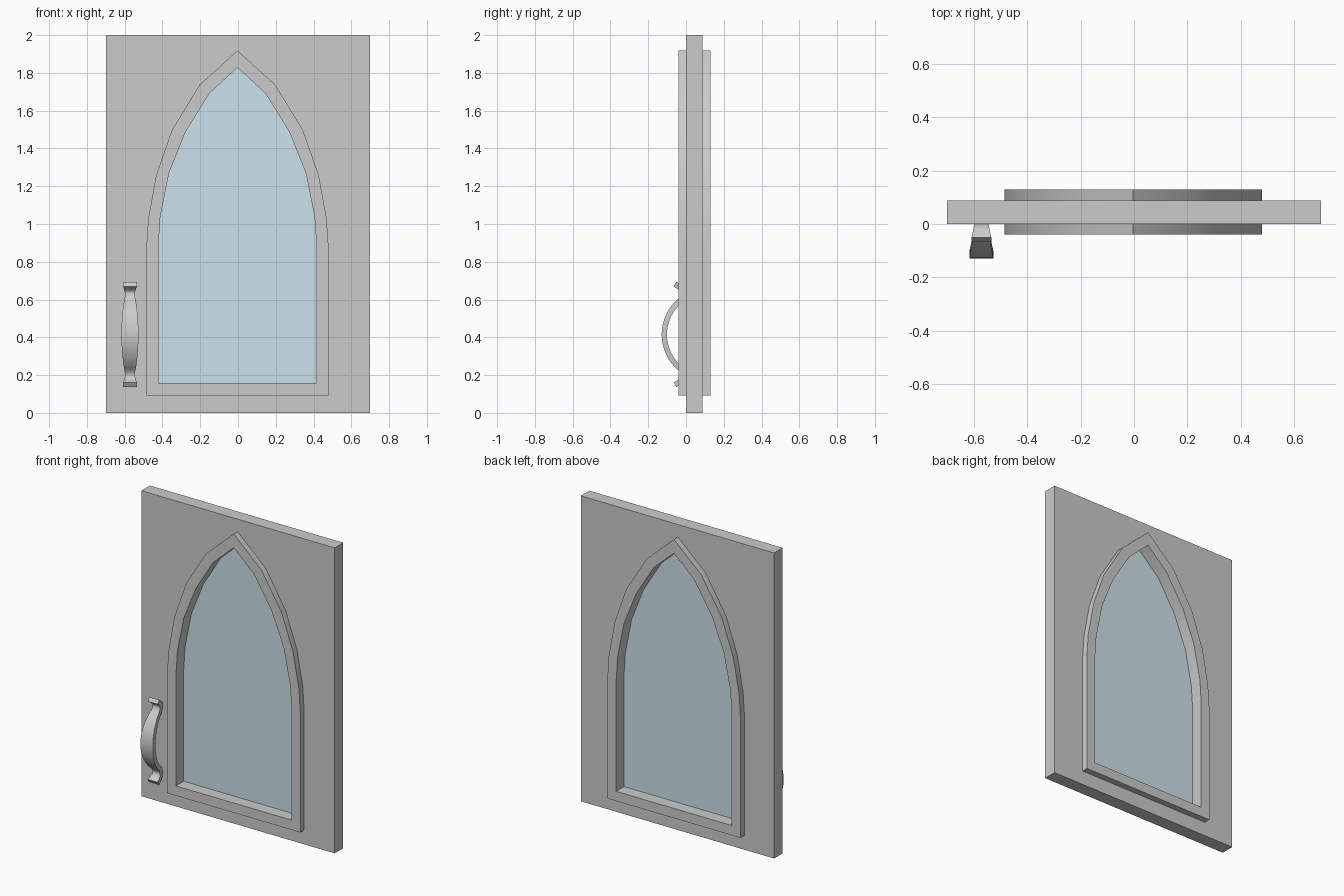
import bpy, bmesh, math

if "Cube" in bpy.data.objects:
    bpy.data.objects.remove(bpy.data.objects["Cube"])

CX = -0.003  # the arch sits a hair left of centre

# Right half of the arch outlines, bottom corner up to the apex
OUTER = [(0.482, 0.093), (0.482, 0.88), (0.472, 1.03), (0.43, 1.26), (0.347, 1.497), (0.2, 1.737), (0, 1.918)]
INNER = [(0.418, 0.157), (0.418, 0.89), (0.408, 1.04), (0.362, 1.27), (0.275, 1.487), (0.148, 1.692), (0, 1.828)]
MIDDLE = [((a + c) / 2, (b + d) / 2) for (a, b), (c, d) in zip(OUTER, INNER)]


def arch(half):
    left = [(-x, z) for x, z in reversed(half[:-1])]
    return [(x + CX, z) for x, z in half + left]


def finish(name, bm, angle=None):
    bmesh.ops.remove_doubles(bm, verts=bm.verts, dist=1e-5)
    bmesh.ops.recalc_face_normals(bm, faces=bm.faces)
    me = bpy.data.meshes.new(name)
    bm.to_mesh(me)
    bm.free()
    ob = bpy.data.objects.new(name, me)
    bpy.context.collection.objects.link(ob)
    if angle:
        bpy.ops.object.select_all(action='DESELECT')
        ob.select_set(True)
        bpy.context.view_layer.objects.active = ob
        bpy.ops.object.shade_smooth_by_angle(angle=math.radians(angle))
    return ob


def slab(name, loops, y0, y1, angle=None):
    """Extrude a flat x-z outline (further loops are holes) from y0 to y1."""
    bm = bmesh.new()
    edges = []
    for loop in loops:
        vs = [bm.verts.new((x, y0, z)) for x, z in loop]
        edges += [bm.edges.new((vs[i - 1], vs[i])) for i in range(len(vs))]
    bmesh.ops.triangle_fill(bm, edges=edges, use_beauty=True, normal=(0, -1, 0))
    ext = bmesh.ops.extrude_face_region(bm, geom=bm.faces[:], use_keep_orig=True)
    for v in ext['geom']:
        if isinstance(v, bmesh.types.BMVert):
            v.co.y = y1
    return finish(name, bm, angle)


# Door panel, pointed window frame and glass pane
slab("door_panel", [[(-0.7, 0), (0.7, 0), (0.7, 2), (-0.7, 2)], arch(MIDDLE)], 0, 0.088)
slab("window_frame", [arch(OUTER), arch(INNER)], -0.04, 0.129, 30)
glass = slab("window_glass", [arch(MIDDLE)], 0.04, 0.048)
mat = bpy.data.materials.new("pale_blue_glass")
mat.diffuse_color = (0.6, 0.76, 0.83, 1)
mat.use_nodes = True
mat.node_tree.nodes["Principled BSDF"].inputs["Base Color"].default_value = mat.diffuse_color
glass.data.materials.append(mat)

# Pull handle: a bowed ribbon, upper half as (y, z offset, half width)
HX, HZ, R, T = -0.572, 0.415, 0.234, 0.014
half = []
for i in range(9):
    a = math.radians(52) * i / 8
    half.append((-0.115 + R * (1 - math.cos(a)), R * math.sin(a),
                 0.028 + 0.017 * math.cos(math.pi / 2 * i / 8)))
# Curled foot touching the panel, then the flared lip
half += [(-0.016, 0.203, 0.027), (-0.013, 0.22, 0.027), (-0.018, 0.236, 0.028),
         (-0.032, 0.25, 0.031), (-0.058, 0.267, 0.037)]
path = [(y, -z, w) for y, z, w in reversed(half[1:])] + half

bm = bmesh.new()
rings = []
for i, (y, z, w) in enumerate(path):
    p, q = path[max(i - 1, 0)], path[min(i + 1, len(path) - 1)]
    ty, tz = q[0] - p[0], q[1] - p[1]
    length = math.hypot(ty, tz)
    ny, nz = -tz / length * T, ty / length * T
    rings.append([bm.verts.new((HX + sx * w, y + s * ny, HZ + z + s * nz))
                  for sx, s in ((-1, -1), (1, -1), (1, 1), (-1, 1))])
for a, b in zip(rings, rings[1:]):
    for k in range(4):
        bm.faces.new((a[k - 1], a[k], b[k], b[k - 1]))
bm.faces.new(rings[0])
bm.faces.new(rings[-1])
finish("pull_handle", bm, 40)
